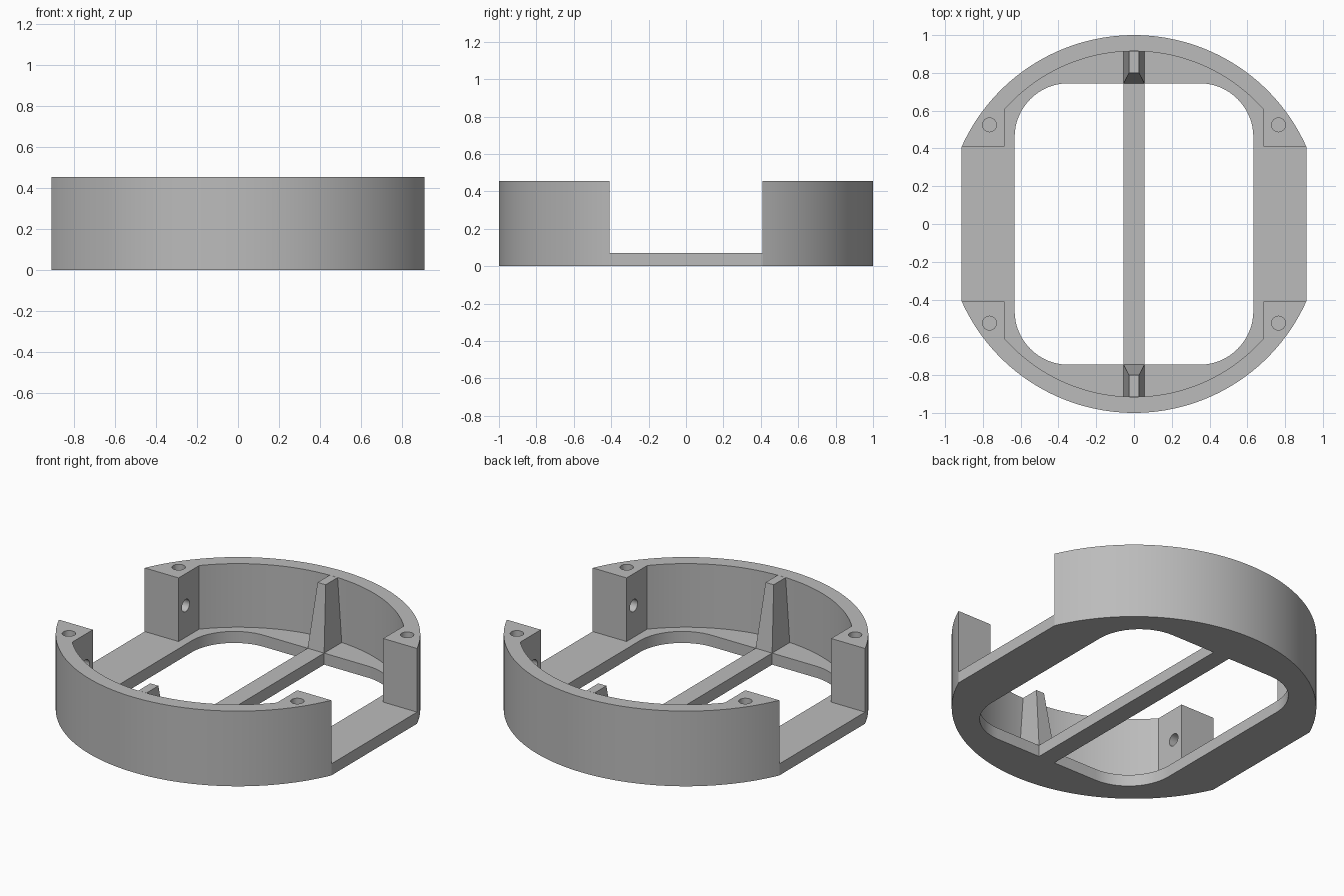
import bpy, bmesh
from math import acos, asin, sin, cos, pi, sqrt, radians
from mathutils import Matrix

cube = bpy.data.objects.get("Cube")
if cube:
    bpy.data.objects.remove(cube, do_unlink=True)

# Main dimensions
R_OUT, R_IN = 1.0, 0.915
HALF_W = 0.912
BLOCK_X = 0.685
FLOOR, TOP = 0.07, 0.455
WIN_X, WIN_Y, WIN_R = 0.632, 0.745, 0.285
HOLE_R = 0.037

grey = bpy.data.materials.new("plain grey")
grey.use_nodes = True
colour = (0.5, 0.5, 0.5, 1)
grey.diffuse_color = colour
grey.node_tree.nodes["Principled BSDF"].inputs["Base Color"].default_value = colour


def arc(cx, cy, r, a0, a1, n):
    return [(cx + r * cos(a0 + (a1 - a0) * i / n),
             cy + r * sin(a0 + (a1 - a0) * i / n)) for i in range(n + 1)]


def loft(name, lower, z0, upper, z1):
    """Closed solid between two outlines with equal point counts."""
    bm = bmesh.new()
    lo = [bm.verts.new((x, y, z0)) for x, y in lower]
    hi = [bm.verts.new((x, y, z1)) for x, y in upper]
    bm.faces.new(lo[::-1])
    bm.faces.new(hi)
    n = len(lo)
    for i in range(n):
        j = (i + 1) % n
        bm.faces.new((lo[i], lo[j], hi[j], hi[i]))
    bmesh.ops.recalc_face_normals(bm, faces=bm.faces)
    mesh = bpy.data.meshes.new(name)
    bm.to_mesh(mesh)
    bm.free()
    mesh.materials.append(grey)
    obj = bpy.data.objects.new(name, mesh)
    bpy.context.collection.objects.link(obj)
    return obj


def prism(name, outline, z0, z1):
    return loft(name, outline, z0, outline, z1)


def rect(x0, x1, y0, y1):
    return [(x0, y0), (x1, y0), (x1, y1), (x0, y1)]


def activate(obj):
    bpy.ops.object.select_all(action='DESELECT')
    obj.select_set(True)
    bpy.context.view_layer.objects.active = obj


def cut(obj, cutter):
    cutter.hide_render = True
    mod = obj.modifiers.new("cut", 'BOOLEAN')
    mod.operation = 'DIFFERENCE'
    mod.solver = 'EXACT'
    mod.object = cutter
    activate(obj)
    bpy.ops.object.modifier_apply(modifier=mod.name)
    bpy.data.objects.remove(cutter, do_unlink=True)


def smooth(obj):
    activate(obj)
    bpy.ops.object.shade_smooth_by_angle(angle=radians(25))


# Base plate: disc with flat sides and a rounded window
a = acos(HALF_W)
base = prism("base_plate", arc(0, 0, R_OUT, a, pi - a, 64)
             + arc(0, 0, R_OUT, pi + a, 2 * pi - a, 64), 0, FLOOR)
window = []
for k, (sx, sy) in enumerate([(1, 1), (-1, 1), (-1, -1), (1, -1)]):
    window += arc(sx * (WIN_X - WIN_R), sy * (WIN_Y - WIN_R), WIN_R,
                  k * pi / 2, (k + 1) * pi / 2, 16)
cut(base, prism("window_cutter", window, -0.1, 0.2))
smooth(base)

# Centre bar across the window
prism("centre_bar", rect(-0.055, 0.055, -WIN_Y, WIN_Y), 0, FLOOR)

# Curved walls with corner blocks, screw holes and tapered ribs
b = acos(BLOCK_X / R_IN)
block_y = R_OUT * sin(a)
wall_outline = (arc(0, 0, R_OUT, a, pi - a, 64) + [(-BLOCK_X, block_y)]
                + arc(0, 0, R_IN, pi - b, b, 48) + [(BLOCK_X, block_y)])
for side, angle in (("back", 0), ("front", pi)):
    turn = Matrix.Rotation(angle, 4, 'Z')
    wall = prism(side + "_wall", wall_outline, FLOOR, TOP)
    for s in (-1, 1):
        # Blind hole in the block top
        cut(wall, prism("top_hole_cutter",
                        arc(s * 0.765, 0.525, HOLE_R, 0, 2 * pi * 23 / 24, 23),
                        TOP - 0.13, TOP + 0.05))
        # Blind hole in the block's inner face
        cross = prism("side_hole_cutter",
                      arc(0, 0, HOLE_R, 0, 2 * pi * 23 / 24, 23), -0.1, 0.1)
        cross.data.transform(Matrix.Translation((s * BLOCK_X, 0.478, 0.262))
                             @ Matrix.Rotation(pi / 2, 4, 'Y'))
        cut(wall, cross)
    wall.data.transform(turn)
    smooth(wall)

    rib = loft(side + "_rib", rect(-0.055, 0.055, WIN_Y, 0.914), FLOOR,
               rect(-0.027, 0.027, 0.80, 0.914), TOP)
    rib.data.transform(turn)
